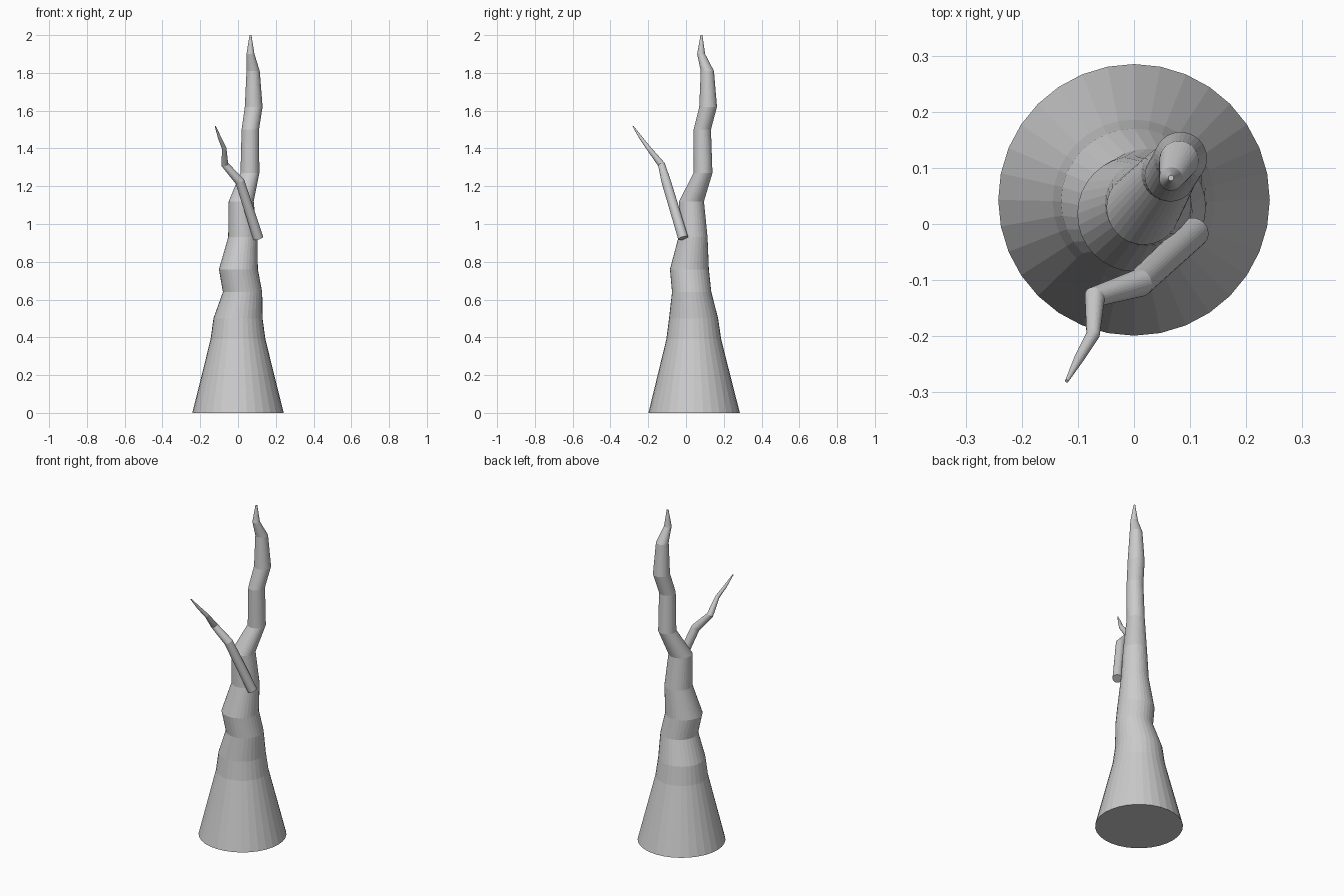
import bpy, bmesh, math
from mathutils import Vector

if "Cube" in bpy.data.objects:
    bpy.data.objects.remove(bpy.data.objects["Cube"])

bark = bpy.data.materials.new("grey_bark")
bark.diffuse_color = (0.6, 0.6, 0.6, 1)
bark.use_nodes = True
bark.node_tree.nodes["Principled BSDF"].inputs["Base Color"].default_value = bark.diffuse_color


def tube(name, rings, sides, follow):
    """Skin (x, y, z, radius) rings; follow turns each ring along the path."""
    bm = bmesh.new()
    pts = [Vector(r[:3]) for r in rings]
    loops = []
    for i, (p, ring) in enumerate(zip(pts, rings)):
        u, v = Vector((1, 0, 0)), Vector((0, 1, 0))
        if follow:
            before = (p - pts[i - 1]).normalized() if i else Vector()
            after = (pts[i + 1] - p).normalized() if i + 1 < len(pts) else Vector()
            turn = Vector((0, 0, 1)).rotation_difference(before + after)
            u, v = turn @ u, turn @ v
        loop = []
        for k in range(sides):
            a = math.tau * k / sides
            loop.append(bm.verts.new(p + ring[3] * (u * math.cos(a) + v * math.sin(a))))
        loops.append(loop)
    for lo, hi in zip(loops, loops[1:]):
        for k in range(sides):
            n = (k + 1) % sides
            bm.faces.new((lo[k], lo[n], hi[n], hi[k]))
    bm.faces.new(loops[0][::-1])
    bm.faces.new(loops[-1])
    mesh = bpy.data.meshes.new(name)
    bm.to_mesh(mesh)
    bm.free()
    mesh.materials.append(bark)
    obj = bpy.data.objects.new(name, mesh)
    bpy.context.collection.objects.link(obj)
    return obj


# Flared, crooked trunk running up to a pointed tip
tube("trunk", [
    (0.0, 0.043, 0.0, 0.242),
    (0.0, 0.041, 0.39, 0.145),
    (0.0, 0.04, 0.50, 0.13),
    (0.024, 0.03, 0.64, 0.104),
    (0.002, 0.018, 0.76, 0.103),
    (0.025, 0.037, 0.93, 0.077),
    (0.017, 0.029, 1.12, 0.066),
    (0.063, 0.09, 1.27, 0.05),
    (0.065, 0.086, 1.50, 0.046),
    (0.083, 0.117, 1.62, 0.047),
    (0.08, 0.113, 1.81, 0.035),
    (0.066, 0.08, 1.90, 0.021),
    (0.066, 0.082, 2.0, 0.005),
], 32, False)

# Thin side branch leaning to the front left
tube("side_branch", [
    (0.107, -0.015, 0.925, 0.027),
    (0.01, -0.105, 1.225, 0.025),
    (-0.07, -0.13, 1.315, 0.019),
    (-0.073, -0.197, 1.40, 0.012),
    (-0.097, -0.238, 1.455, 0.009),
    (-0.12, -0.28, 1.517, 0.003),
], 32, True)
